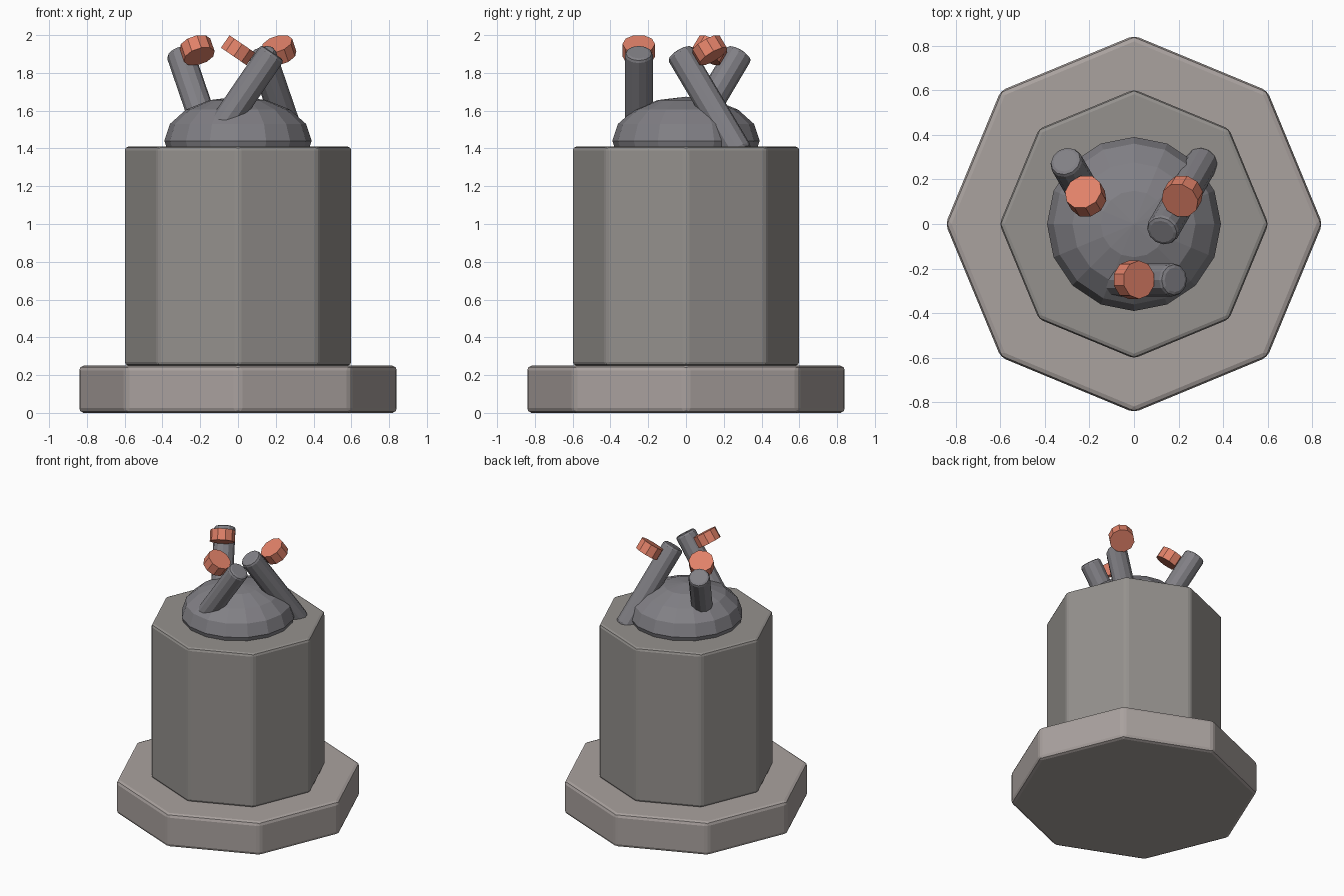
import bpy
from math import radians, cos, sin

if "Cube" in bpy.data.objects:
    bpy.data.objects.remove(bpy.data.objects["Cube"])


def material(name, rgb):
    m = bpy.data.materials.new(name)
    m.diffuse_color = (*rgb, 1)
    m.use_nodes = True
    m.node_tree.nodes["Principled BSDF"].inputs["Base Color"].default_value = m.diffuse_color
    return m


light_stone = material("light_stone", (0.40, 0.36, 0.345))
stone = material("stone", (0.30, 0.285, 0.27))
iron = material("iron", (0.22, 0.215, 0.235))
coral = material("coral", (0.75, 0.22, 0.14))


def cylinder(name, sides, radius, depth, loc, mat, rot=(0, 0, 0), bevel=0, limit=30):
    bpy.ops.mesh.primitive_cylinder_add(vertices=sides, radius=radius, depth=depth,
                                        location=loc, rotation=rot)
    ob = bpy.context.object
    ob.name = name
    ob.data.materials.append(mat)
    if bevel:
        b = ob.modifiers.new("bevel", 'BEVEL')
        b.width = bevel
        b.segments = 2
        b.limit_method = 'ANGLE'
        b.angle_limit = radians(limit)
    return ob


# Octagonal plinth and column
cylinder("plinth", 8, 0.845, 0.25, (0, 0, 0.125), light_stone, bevel=0.025)
cylinder("column", 8, 0.603, 1.16, (0, 0, 0.83), stone, bevel=0.02)

# Flattened dome on top of the column
bpy.ops.mesh.primitive_uv_sphere_add(segments=16, ring_count=8, radius=0.39,
                                     location=(0, 0, 1.44))
dome = bpy.context.object
dome.name = "dome"
dome.scale.z = 0.6
dome.data.materials.append(iron)

# Three leaning tubes, each with a coral disc at the same tilt
tilt = 0.6
for i in range(3):
    a = radians(-90 + 120 * i)
    x, y = 0.25 * cos(a), 0.25 * sin(a)
    rot = (0, tilt, radians(-120 * i))
    cylinder(f"tube_{i + 1}", 12, 0.074, 0.65, (x, y, 1.64), iron, rot, 0.018, 50)
    cylinder(f"disc_{i + 1}", 10, 0.086, 0.08, (x, y, 1.92), coral, rot)
